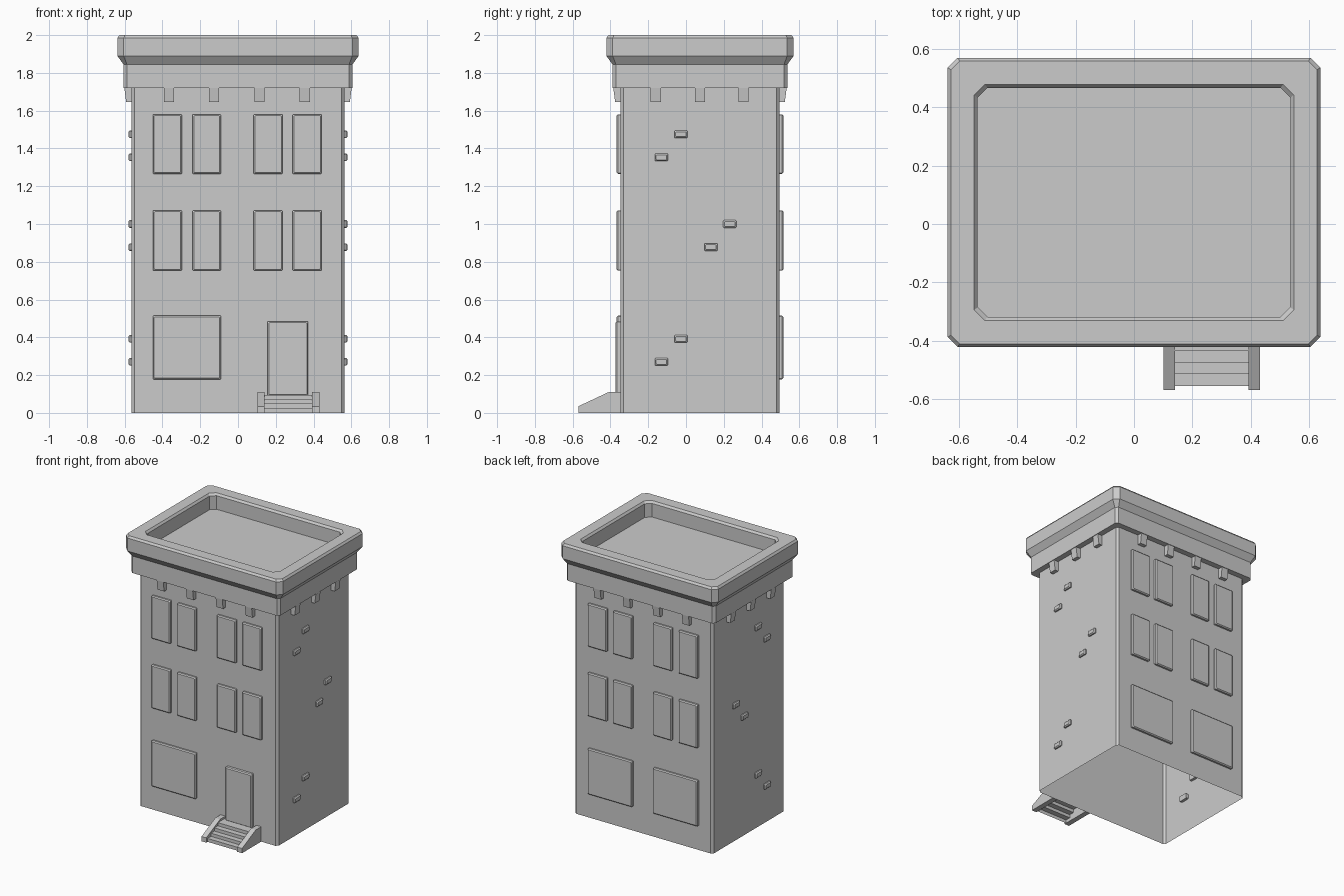
import bpy, bmesh
from mathutils import Vector

cube = bpy.data.objects.get("Cube")
if cube:
    bpy.data.objects.remove(cube, do_unlink=True)

stone = bpy.data.materials.new("grey_stone")
stone.use_nodes = True
GREY = (0.6, 0.6, 0.6, 1)
stone.diffuse_color = GREY
stone.node_tree.nodes["Principled BSDF"].inputs["Base Color"].default_value = GREY

HALF_X, HALF_Y, MID_Y = 0.564, 0.421, 0.074   # wall half sizes and centre
FRONT, BACK = MID_Y - HALF_Y, MID_Y + HALF_Y


def finish(name, bm, outward=True):
    if outward:
        bmesh.ops.recalc_face_normals(bm, faces=bm.faces)
    mesh = bpy.data.meshes.new(name)
    bm.to_mesh(mesh)
    bm.free()
    mesh.materials.append(stone)
    obj = bpy.data.objects.new(name, mesh)
    bpy.context.collection.objects.link(obj)
    return obj


def outline(u, v, hu, hv, c):
    """Rectangle around (u, v) with corners cut by c."""
    points = []
    for su, sv in ((1, 1), (-1, 1), (-1, -1), (1, -1)):
        a = (u + su * hu, v + sv * (hv - c))
        b = (u + su * (hu - c), v + sv * hv)
        points += [a] if c == 0 else ([a, b] if su == sv else [b, a])
    return points


def loft(name, rings, place, cap_start=False):
    """Skin rings of (outline, height); place turns u, v, height into x, y, z."""
    bm = bmesh.new()
    loops = [[bm.verts.new(place(u, v, h)) for u, v in pts] for pts, h in rings]
    for low, high in zip(loops, loops[1:]):
        for i in range(len(low)):
            j = (i + 1) % len(low)
            bm.faces.new((low[i], low[j], high[j], high[i]))
    bm.faces.new(loops[-1])
    if cap_start:
        bm.faces.new(loops[0][::-1])
    return finish(name, bm, outward=True)


def upright(u, v, h):
    return Vector((u, v, h))


def on_front(u, v, h):
    return Vector((u, FRONT - h, v))


def on_back(u, v, h):
    return Vector((u, BACK + h, v))


def on_right(u, v, h):
    return Vector((-HALF_X - h, u, v))


def on_left(u, v, h):
    return Vector((HALF_X + h, u, v))


def panel(name, place, u0, u1, v0, v1, depth=0.02, start=0.0, bevel=0.007):
    """Raised block with a bevelled outer face."""
    u, v, hu, hv = (u0 + u1) / 2, (v0 + v1) / 2, (u1 - u0) / 2, (v1 - v0) / 2
    full = outline(u, v, hu, hv, 0.004)
    small = outline(u, v, hu - bevel, hv - bevel, 0.004)
    return loft(name, [(full, start), (full, depth - bevel), (small, depth)],
                place, cap_start=start < 0)


# Walls, frieze, cornice and sunken roof: (offset from wall, height, corner cut)
profile = [(0, 0, 0.016), (0, 1.72, 0.016), (0.042, 1.72, 0.018), (0.042, 1.845, 0.018),
           (0.075, 1.89, 0.034), (0.075, 1.985, 0.034), (0.064, 2.0, 0.03),
           (-0.016, 2.0, 0.036), (-0.028, 1.985, 0.034), (-0.028, 1.885, 0.034)]
loft("walls_and_roof",
     [(outline(0, MID_Y, HALF_X + o, HALF_Y + o, c), z) for o, z, c in profile], upright)

# Brackets under the frieze
def bracket(name, place, u):
    bm = bmesh.new()
    corners = [(0, 1.645), (0.028, 1.645), (0.038, 1.722), (0, 1.722)]
    sides = [[bm.verts.new(place(u + s, z, h)) for h, z in corners] for s in (-0.027, 0.027)]
    for i in range(4):
        j = (i + 1) % 4
        bm.faces.new((sides[0][i], sides[0][j], sides[1][j], sides[1][i]))
    bm.faces.new(sides[0])
    bm.faces.new(sides[1])
    finish(name, bm)


for side, place in (("front", on_front), ("back", on_back)):
    for x in (-0.366, -0.127, 0.114, 0.353):
        bracket(side + "_bracket", place, x)
for side, place in (("right", on_right), ("left", on_left)):
    for y in (-0.16, 0.074, 0.305):
        bracket(side + "_bracket", place, y)

# Windows
columns = [(-0.451, -0.297), (-0.241, -0.09), (0.082, 0.236), (0.289, 0.443)]
for side, place in (("front", on_front), ("back", on_back)):
    for z0, z1 in ((0.753, 1.072), (1.265, 1.581)):
        for x0, x1 in columns:
            panel(side + "_window", place, x0, x1, z0, z1)
    panel(side + "_large_window", place, -0.451, -0.09, 0.178, 0.515)
panel("back_large_window", on_back, 0.082, 0.443, 0.178, 0.515)

# Door
panel("door", on_front, 0.156, 0.371, 0.09, 0.485, depth=0.026)

# Loose bricks on both side walls
for side, place in (("right", on_right), ("left", on_left)):
    for y, z in ((-0.027, 1.475), (-0.13, 1.353), (0.232, 1.0),
                 (0.132, 0.878), (-0.027, 0.392), (-0.13, 0.27)):
        panel(side + "_brick", place, y - 0.035, y + 0.035, z - 0.02, z + 0.02,
              depth=0.016, start=-0.02)

# Steps, an open skin between the rails
bm = bmesh.new()
path = [(-0.555, 0)]
for i in range(4):
    y, z = -0.555 + i * 0.04, 0.025 + i * 0.0235
    path += [(y, z), (y + 0.04 if i < 3 else FRONT, z)]
rows = [[bm.verts.new((x, y, z)) for x in (0.135, 0.4)] for y, z in path]
for a, b in zip(rows, rows[1:]):
    bm.faces.new((a[0], a[1], b[1], b[0]))
finish("steps", bm, outward=False)

# Sloping stair rails
for x0 in (0.102, 0.393):
    bm = bmesh.new()
    shape = [(FRONT, 0), (-0.57, 0), (-0.57, 0.035), (-0.41, 0.11), (FRONT, 0.11)]
    face = bm.faces.new([bm.verts.new((x0, y, z)) for y, z in shape])
    made = bmesh.ops.extrude_face_region(bm, geom=[face])["geom"]
    moved = [g for g in made if isinstance(g, bmesh.types.BMVert)]
    bmesh.ops.translate(bm, verts=moved, vec=(0.039, 0, 0))
    finish("stair_rail", bm)
